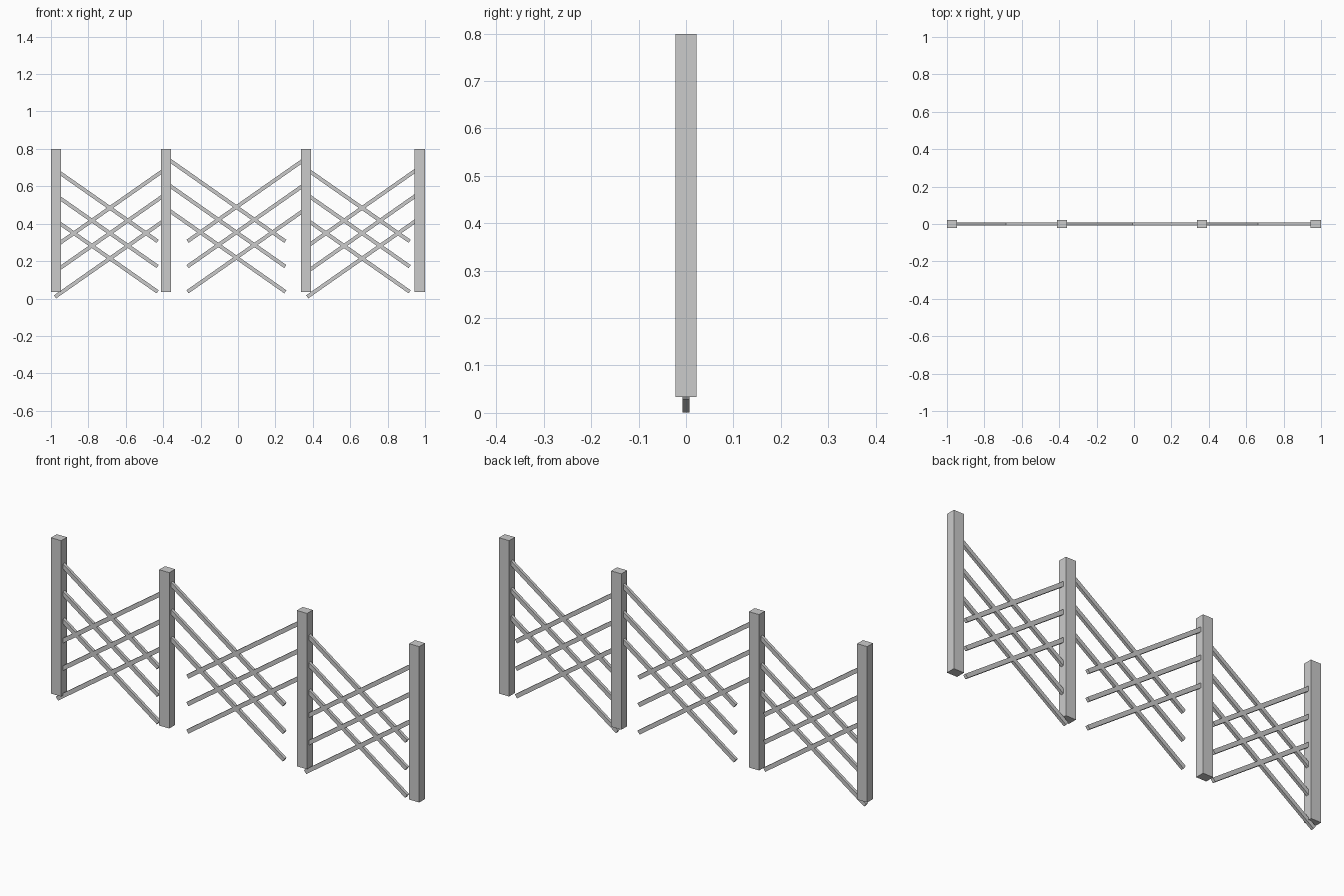
import bpy
import math

if "Cube" in bpy.data.objects:
    bpy.data.objects.remove(bpy.data.objects["Cube"])

ANGLE = math.radians(35)   # slope of the slats
STEP = 0.135               # vertical spacing of parallel slats
THICK, DEPTH = 0.02, 0.015


def box(name, loc, size, tilt=0.0):
    bpy.ops.mesh.primitive_cube_add(size=1, location=loc)
    ob = bpy.context.object
    ob.name = name
    ob.scale = size
    bpy.ops.object.transform_apply(location=False, rotation=False, scale=True)
    ob.rotation_euler.y = tilt
    return ob


# Posts
for i, x in enumerate((-0.9725, -0.385, 0.363, 0.9725)):
    box(f"post_{i + 1}", (x, 0, 0.4165), (0.055, 0.045, 0.765))


def slat_set(name, x_low, z_low, x_high):
    """Three parallel slats rising from the low end to the post at x_high."""
    dx = x_high - x_low
    rise = abs(dx) * math.tan(ANGLE)
    length = abs(dx) / math.cos(ANGLE)
    tilt = -math.copysign(ANGLE, dx)
    for i in range(3):
        mid = ((x_low + x_high) / 2, 0, z_low + rise / 2 + i * STEP)
        box(f"{name}_{i + 1}", mid, (length, DEPTH, THICK), tilt)


# Crossed slats of each panel: low end x, low end z, high end x
slat_set("left_rising_slat", -0.978, 0.009, -0.400)
slat_set("left_falling_slat", -0.430, 0.036, -0.985)
slat_set("middle_rising_slat", -0.270, 0.036, 0.350)
slat_set("middle_falling_slat", 0.253, 0.036, -0.370)
slat_set("right_rising_slat", 0.370, 0.009, 0.955)
slat_set("right_falling_slat", 0.918, 0.036, 0.363)
